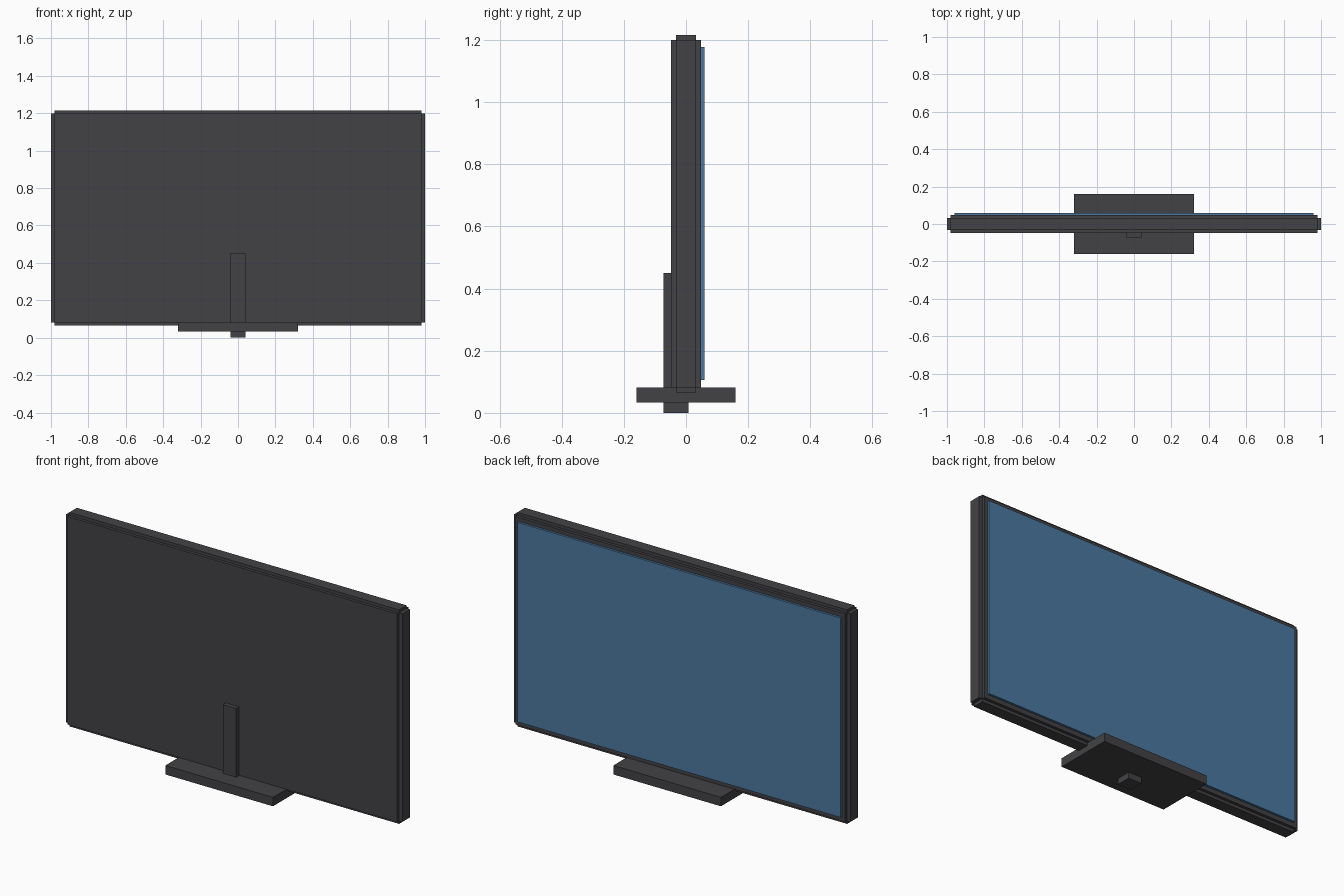
import bpy
import bmesh
from mathutils import Matrix, Vector

if "Cube" in bpy.data.objects:
    bpy.data.objects.remove(bpy.data.objects["Cube"])


def material(name, color):
    m = bpy.data.materials.new(name)
    m.diffuse_color = color
    m.use_nodes = True
    m.node_tree.nodes["Principled BSDF"].inputs["Base Color"].default_value = m.diffuse_color
    return m


def make_part(name, boxes, mat):
    """One object from boxes given as (half width, y0, y1, z0, z1)."""
    bm = bmesh.new()
    for hw, y0, y1, z0, z1 in boxes:
        mtx = Matrix.LocRotScale(Vector((0, (y0 + y1) / 2, (z0 + z1) / 2)), None,
                                 Vector((2 * hw, y1 - y0, z1 - z0)))
        bmesh.ops.create_cube(bm, size=1, matrix=mtx)
    mesh = bpy.data.meshes.new(name)
    bm.to_mesh(mesh)
    bm.free()
    mesh.materials.append(mat)
    obj = bpy.data.objects.new(name, mesh)
    bpy.context.collection.objects.link(obj)
    return obj


dark = material("dark_plastic", (0.055, 0.055, 0.062, 1))
blue = material("screen_blue", (0.07, 0.19, 0.35, 1))

# Casing with stepped edges: wide, tall and thick slabs crossing each other
make_part("casing", [
    (1.00, -0.032, 0.032, 0.082, 1.2),
    (0.98, -0.032, 0.032, 0.066, 1.216),
    (0.98, -0.048, 0.048, 0.082, 1.2),
], dark)

# Display panel, proud of the casing
make_part("screen", [(0.96, 0.032, 0.06, 0.106, 1.178)], blue)

# Stand: upright running through the base plate
make_part("stand_post", [(0.04, -0.072, 0.008, 0, 0.45)], dark)
make_part("stand_base", [(0.32, -0.16, 0.16, 0.033, 0.081)], dark)
